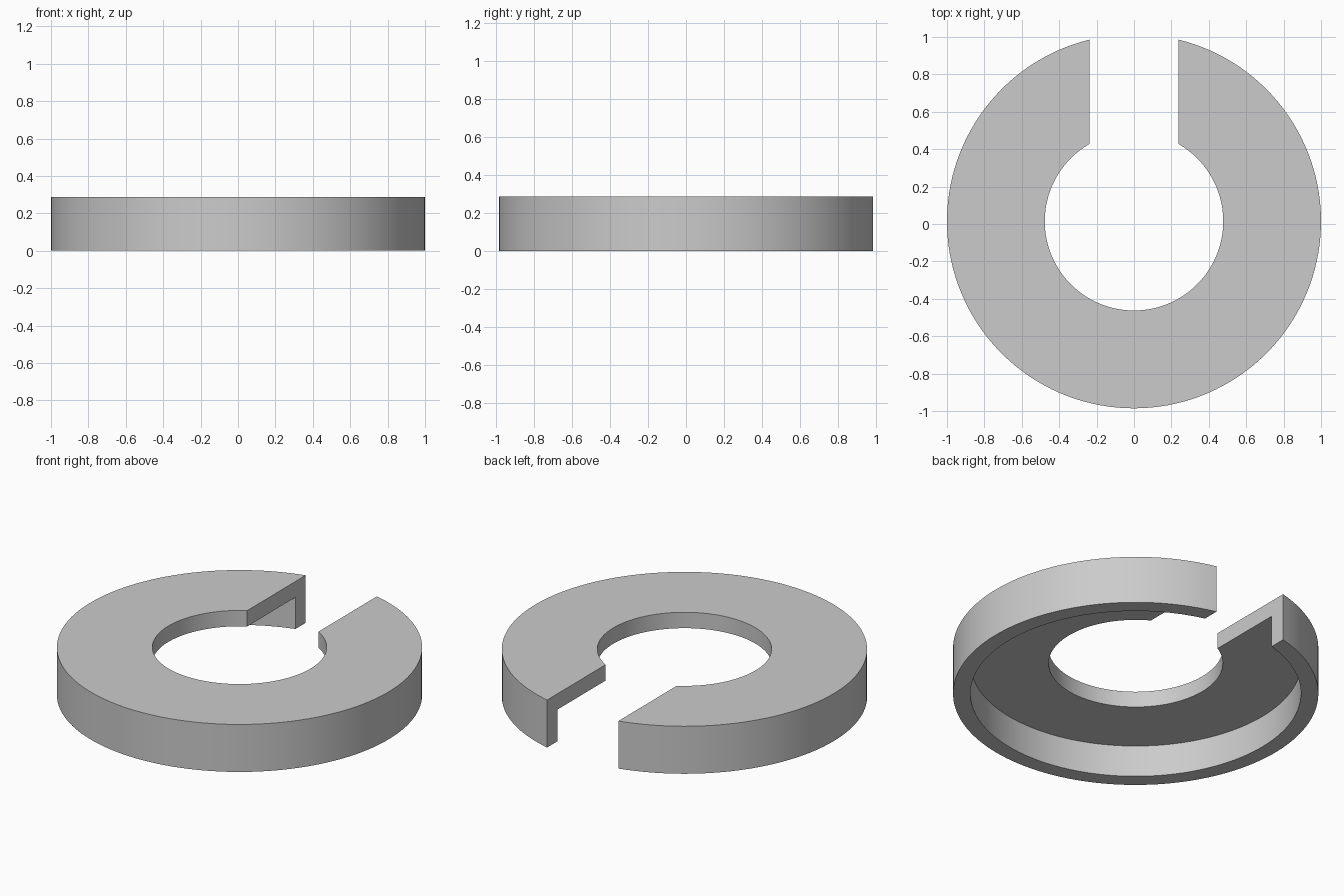
import bpy, bmesh, math

if "Cube" in bpy.data.objects:
    bpy.data.objects.remove(bpy.data.objects["Cube"])

CENTRE_Y = 0.0145
HALF_SLOT = 0.238
SEGMENTS = 128
R_HOLE, R_RIM, R_OUT = 0.477, 0.905, 1.0
Z_PLATE, Z_TOP = 0.191, 0.287

# L-shaped cross-section (radius, height): flat plate with a downturned outer rim
profile = [(R_HOLE, Z_PLATE), (R_RIM, Z_PLATE), (R_RIM, 0),
           (R_OUT, 0), (R_OUT, Z_TOP), (R_HOLE, Z_TOP)]

# Sweep the section round from one side of the slot to the other;
# each radius stops where it meets the straight, parallel slot walls
bm = bmesh.new()
rings = []
for i in range(SEGMENTS + 1):
    ring = []
    for r, z in profile:
        start = math.asin(HALF_SLOT / r)
        a = start + (2 * math.pi - 2 * start) * i / SEGMENTS
        ring.append(bm.verts.new((r * math.sin(a), CENTRE_Y + r * math.cos(a), z)))
    rings.append(ring)

n = len(profile)
for a, b in zip(rings, rings[1:]):
    for j in range(n):
        k = (j + 1) % n
        bm.faces.new((a[j], a[k], b[k], b[j]))

# Flat slot walls
bm.faces.new(rings[0])
bm.faces.new(rings[-1])
bmesh.ops.recalc_face_normals(bm, faces=bm.faces)

mesh = bpy.data.meshes.new("slotted_ring")
bm.to_mesh(mesh)
bm.free()
ring_obj = bpy.data.objects.new("slotted_ring", mesh)
bpy.context.collection.objects.link(ring_obj)

# Plain grey material
mat = bpy.data.materials.new("plain_grey")
mat.use_nodes = True
colour = (0.6, 0.6, 0.6, 1)
mat.diffuse_color = colour
for node in mat.node_tree.nodes:
    if node.type == "BSDF_PRINCIPLED":
        node.inputs["Base Color"].default_value = colour
mesh.materials.append(mat)

# Smooth round walls, sharp rims
bpy.ops.object.select_all(action="DESELECT")
ring_obj.select_set(True)
bpy.context.view_layer.objects.active = ring_obj
bpy.ops.object.shade_smooth_by_angle(angle=math.radians(30))
